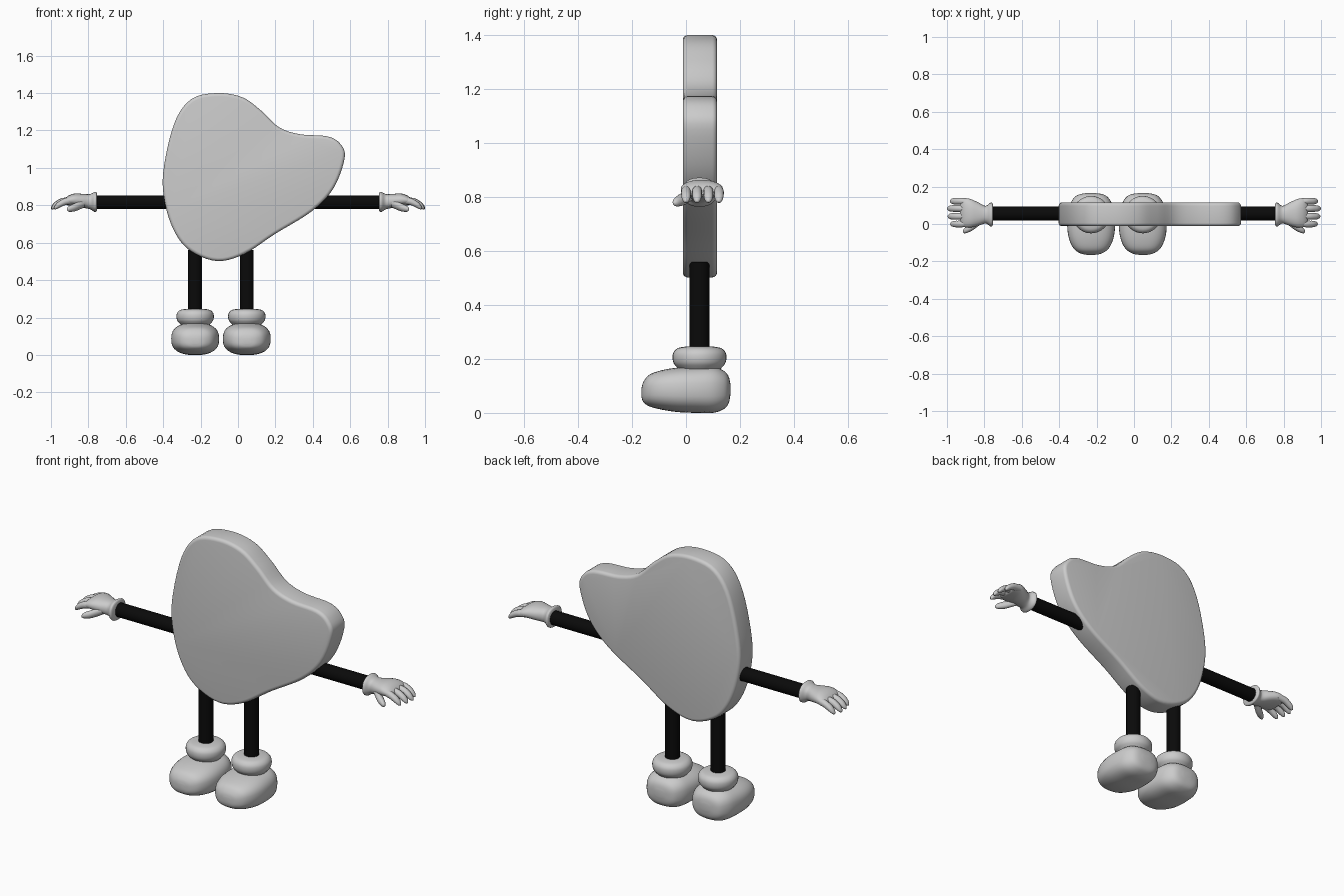
import bpy, bmesh, math
from mathutils import Vector

if "Cube" in bpy.data.objects:
    bpy.data.objects.remove(bpy.data.objects["Cube"])


def material(name, v):
    m = bpy.data.materials.new(name)
    m.diffuse_color = (v, v, v, 1)
    m.use_nodes = True
    m.node_tree.nodes["Principled BSDF"].inputs["Base Color"].default_value = m.diffuse_color
    return m


GREY = material("light_grey", 0.6)
BLACK = material("black", 0.003)


def spline(pts, steps, closed=False):
    """Catmull-Rom interpolation of points with any number of components."""
    n, out = len(pts), []
    get = (lambda i: pts[i % n]) if closed else (lambda i: pts[max(0, min(n - 1, i))])
    for i in range(n if closed else n - 1):
        a, b, c, d = (get(i + k) for k in (-1, 0, 1, 2))
        for s in range(steps):
            t = s / steps
            out.append(tuple(0.5 * (2 * q + (r - p) * t + (2 * p - 5 * q + 4 * r - u) * t * t
                                    + (3 * q - p - 3 * r + u) * t ** 3)
                             for p, q, r, u in zip(a, b, c, d)))
    if not closed:
        out.append(tuple(pts[-1]))
    return out


def finish(name, bm, mat):
    bmesh.ops.recalc_face_normals(bm, faces=bm.faces)
    me = bpy.data.meshes.new(name)
    bm.to_mesh(me)
    bm.free()
    me.materials.append(mat)
    ob = bpy.data.objects.new(name, me)
    bpy.context.collection.objects.link(ob)
    bpy.ops.object.select_all(action='DESELECT')
    ob.select_set(True)
    bpy.context.view_layer.objects.active = ob
    bpy.ops.object.shade_smooth_by_angle(angle=math.radians(40))
    return ob


def loft(name, axis, sections, mat=GREY, power=2.0, sides=24, mirror=1, steps=4):
    """Sections: (position on axis, centre u, centre v, half u, half v)."""
    bm = bmesh.new()
    rings = []
    for p, cu, cv, hu, hv in spline(sections, steps):
        ring = []
        for i in range(sides):
            a = 2 * math.pi * i / sides
            c, s = math.cos(a), math.sin(a)
            u = cu + hu * math.copysign(abs(c) ** (2 / power), c)
            v = cv + hv * math.copysign(abs(s) ** (2 / power), s)
            x, y, z = {'x': (p, u, v), 'y': (u, p, v), 'z': (u, v, p)}[axis]
            ring.append(bm.verts.new((x * mirror, y, z)))
        rings.append(ring)
    for r, q in zip(rings, rings[1:]):
        for i in range(sides):
            j = (i + 1) % sides
            bm.faces.new((r[i], r[j], q[j], q[i]))
    bm.faces.new(rings[0])
    bm.faces.new(rings[-1])
    return finish(name, bm, mat)


# flat blob body: outline extruded in depth with rounded rims
outline = [(-.11, 1.40), (-.25, 1.367), (-.342, 1.235), (-.40, .975), (-.388, .80),
           (-.335, .65), (-.25, .553), (-.11, .502), (.035, .54), (.195, .645),
           (.393, .767), (.51, .89), (.57, 1.05), (.55, 1.125), (.48, 1.168),
           (.33, 1.18), (.22, 1.217), (.125, 1.305), (.024, 1.377)]
bm = bmesh.new()
front = bm.faces.new([bm.verts.new((x, -.012, z)) for x, z in spline(outline, 5, True)])
ext = bmesh.ops.extrude_face_region(bm, geom=[front], use_keep_orig=True)
bmesh.ops.translate(bm, verts=[g for g in ext['geom'] if isinstance(g, bmesh.types.BMVert)],
                    vec=Vector((0, .127, 0)))
rims = [e for e in bm.edges if abs(e.verts[0].co.y - e.verts[1].co.y) < 1e-4]
bmesh.ops.bevel(bm, geom=rims, offset=.018, segments=4, profile=.5, affect='EDGES')
finish("body", bm, GREY)

# arms and gloved hands
R = .037
for side, m, inner in (("right", 1, .36), ("left", -1, .36)):
    loft(side + "_arm", 'x', [(inner, .057, .816, R, R), (.775, .057, .816, R, R)],
         BLACK, mirror=m, steps=1)
    loft(side + "_glove", 'x', [
        (.755, .05, .818, .056, .048), (.76, .05, .818, .064, .054),
        (.77, .05, .818, .062, .052), (.785, .05, .819, .050, .043),
        (.80, .05, .820, .048, .039), (.83, .053, .824, .061, .037),
        (.87, .057, .829, .075, .034), (.90, .060, .827, .078, .028),
        (.92, .061, .822, .072, .020), (.93, .061, .820, .050, .010)],
        mirror=m, power=2.3)
    for i, (y, tip) in enumerate([(.0, .983), (.041, .997), (.083, 1.0), (.122, .985)]):
        b = .061 + (y - .061) * .9
        loft(f"{side}_finger_{i + 1}", 'x', [
            (.88, b, .826, .019, .018), (tip - .06, y, .820, .018, .019),
            (tip - .025, y, .803, .017, .018), (tip - .008, y, .791, .012, .013),
            (tip, y, .785, .003, .004)], mirror=m, sides=16)
    loft(side + "_thumb", 'x', [
        (.82, .02, .812, .022, .022), (.865, -.012, .792, .023, .022),
        (.895, -.030, .783, .018, .018), (.91, -.038, .779, .011, .011),
        (.915, -.040, .778, .003, .003)], mirror=m, sides=16)

# legs, ankle cuffs and shoes
shoe = [(-.165, .02, .06, .09), (-.158, .055, .04, .115), (-.135, .09, .024, .142),
        (-.09, .115, .012, .158), (-.03, .127, .003, .168), (.04, .126, 0, .172),
        (.10, .115, 0, .172), (.14, .092, .014, .156), (.158, .065, .035, .135),
        (.165, .025, .07, .105)]
cuff = [(.155, .07), (.17, .085), (.185, .096), (.205, .10), (.225, .096),
        (.24, .08), (.246, .05)]
for side, x in (("left", -.229), ("right", .047)):
    loft(side + "_leg", 'z', [(.22, x, .05, R, R), (.56, x, .05, R, R)], BLACK, steps=1)
    loft(side + "_ankle_cuff", 'z', [(z, x, .05, r, r) for z, r in cuff], sides=32)
    loft(side + "_shoe", 'y', [(y, x, (lo + hi) / 2, w, (hi - lo) / 2)
                               for y, w, lo, hi in shoe], power=2.6, sides=32)
